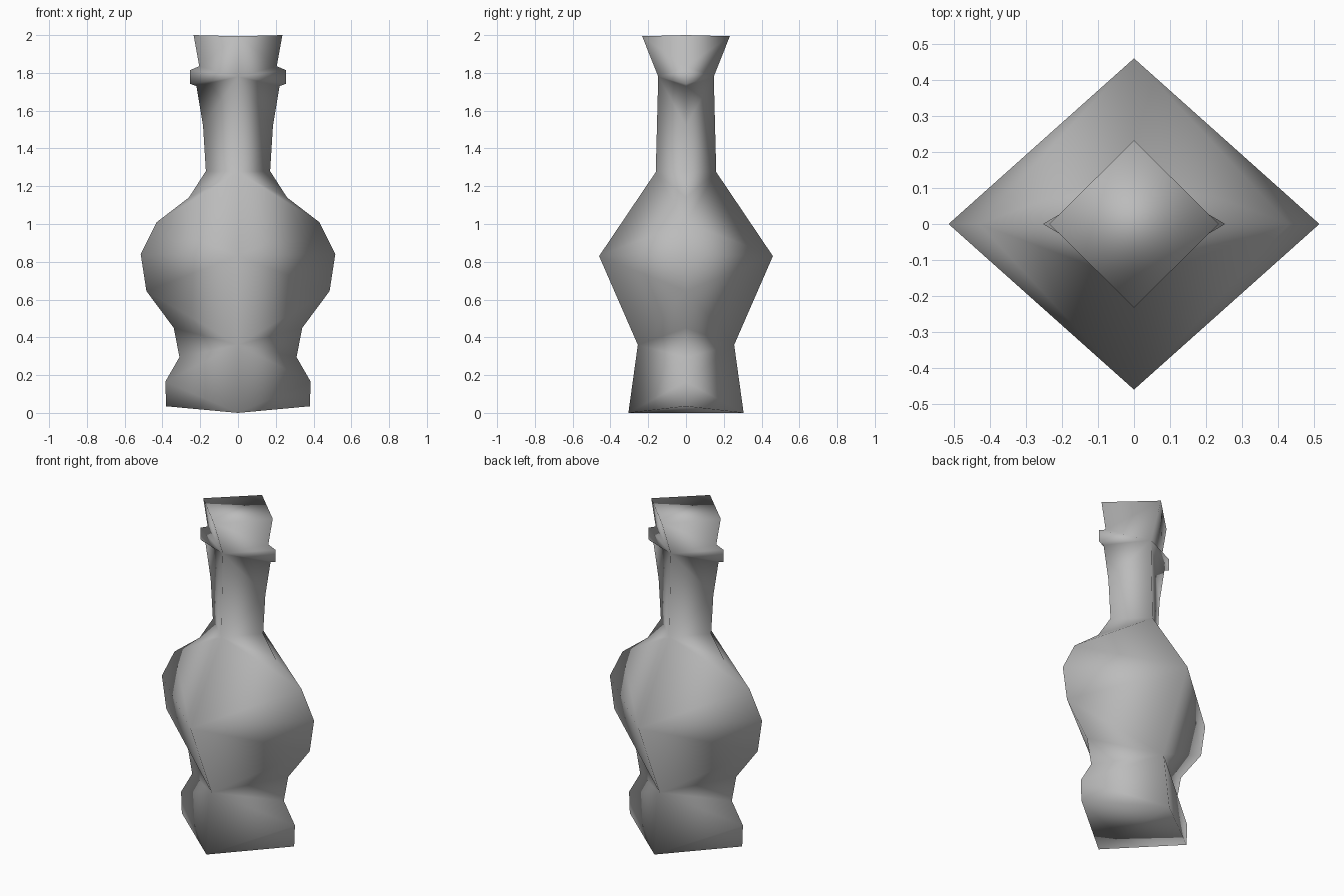
import bpy
import bmesh

cube = bpy.data.objects.get("Cube")
if cube:
    bpy.data.objects.remove(cube, do_unlink=True)

# Corner profiles (radius, height): detailed on the sides, sparse front and back
SIDE = [(0.38, 0.035), (0.385, 0.165), (0.31, 0.295), (0.34, 0.45),
        (0.485, 0.645), (0.515, 0.84), (0.43, 1.01), (0.26, 1.14),
        (0.17, 1.28), (0.185, 1.52), (0.22, 1.73), (0.253, 1.742),
        (0.253, 1.815), (0.205, 1.835), (0.235, 2.0)]
FRONT = [(0.305, 0.0), (0.255, 0.36), (0.46, 0.83),
         (0.16, 1.275), (0.147, 1.78), (0.232, 1.994)]


def join_corners(bm, a, b):
    """Fill one wall between two corner chains, using the shorter diagonals."""
    i = j = 0
    while i < len(a) - 1 or j < len(b) - 1:
        can_a, can_b = i < len(a) - 1, j < len(b) - 1
        if can_a and can_b:
            step_a = (abs(a[i + 1].co.z - b[j].co.z)
                      <= abs(a[i].co.z - b[j + 1].co.z))
        else:
            step_a = can_a
        if step_a:
            bm.faces.new((a[i], b[j], a[i + 1]))
            i += 1
        else:
            bm.faces.new((a[i], b[j], b[j + 1]))
            j += 1


bm = bmesh.new()
right, left = [[bm.verts.new((s * r, 0, z)) for r, z in SIDE] for s in (-1, 1)]
front, back = [[bm.verts.new((0, s * r, z)) for r, z in FRONT] for s in (-1, 1)]

# Four walls of the vase
for side in (left, right):
    for chain in (front, back):
        join_corners(bm, side, chain)

# Closed top and base, folded along the front-back line
for end in (0, -1):
    for side in (left, right):
        bm.faces.new((front[end], side[end], back[end]))

bmesh.ops.recalc_face_normals(bm, faces=bm.faces[:])
for face in bm.faces:
    face.smooth = True

mesh = bpy.data.meshes.new("vase")
bm.to_mesh(mesh)
bm.free()
vase = bpy.data.objects.new("vase", mesh)
bpy.context.collection.objects.link(vase)

# Single plain grey
grey = bpy.data.materials.new("plain_grey")
grey.use_nodes = True
color = (0.5, 0.5, 0.5, 1.0)
grey.diffuse_color = color
grey.node_tree.nodes["Principled BSDF"].inputs["Base Color"].default_value = color
mesh.materials.append(grey)
